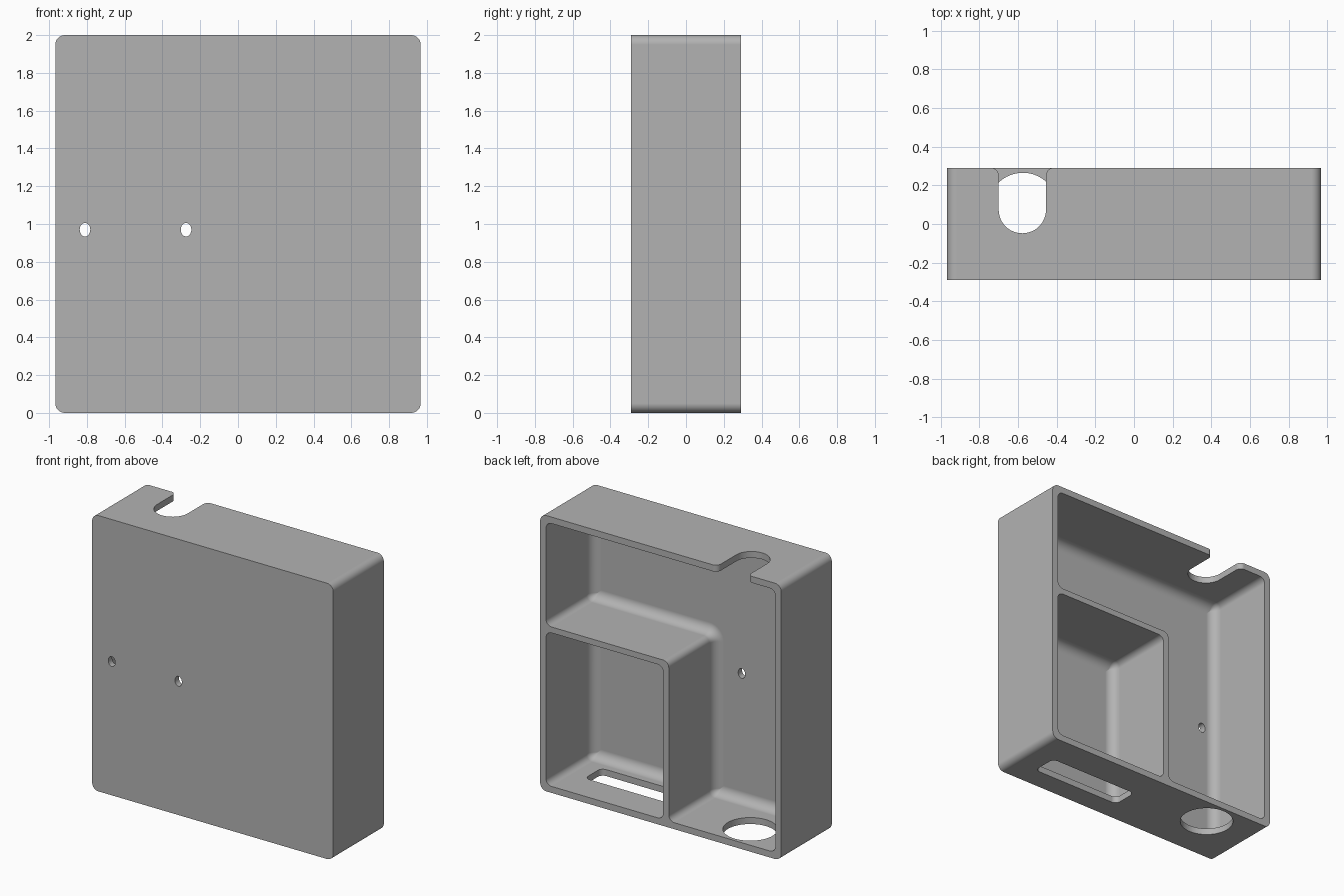
import bpy
import bmesh
import math
from mathutils import Vector

if "Cube" in bpy.data.objects:
    bpy.data.objects.remove(bpy.data.objects["Cube"], do_unlink=True)

W, D, H = 0.967, 0.29, 2.0        # half width, half depth, height
WALL = 0.047
FLOOR = -0.245                    # inner face of the front panel
FILLET = 0.07

grey = bpy.data.materials.new("plain_grey")
grey.use_nodes = True
colour = (0.45, 0.45, 0.45, 1)
grey.diffuse_color = colour
grey.node_tree.nodes["Principled BSDF"].inputs["Base Color"].default_value = colour


def outline(corners, radii, inset=0.0, steps=8):
    """Right-angled outline (counter-clockwise) with rounded corners."""
    pts, n = [], len(corners)
    for i in range(n):
        p = Vector(corners[i])
        a = (p - Vector(corners[i - 1])).normalized()
        b = (Vector(corners[(i + 1) % n]) - p).normalized()
        turn = a.x * b.y - a.y * b.x
        p = p + inset * (Vector((-a.y, a.x)) + Vector((-b.y, b.x)))
        r = radii[i]
        if r == 0:
            pts.append(p)
            continue
        r = max(r - inset * turn, 0.002)
        centre = p - a * r + b * r
        for k in range(steps + 1):
            t = math.pi / 2 * k / steps
            pts.append(centre - b * r * math.cos(t) + a * r * math.sin(t))
    return pts


def rect(x0, x1, y0, y1):
    return [(x0, y0), (x1, y0), (x1, y1), (x0, y1)]


def ellipse(cx, cy, rx, ry, n=48):
    return [Vector((cx + rx * math.cos(math.tau * i / n),
                    cy + ry * math.sin(math.tau * i / n))) for i in range(n)]


def loft(name, layers, axis):
    """Skin a stack of (height, outline) layers along y or z."""
    bm = bmesh.new()
    rings = []
    for h, pts in layers:
        rings.append([bm.verts.new((p.x, h, p.y) if axis == "y" else (p.x, p.y, h))
                      for p in pts])
    n = len(rings[0])
    for lo, hi in zip(rings, rings[1:]):
        for i in range(n):
            j = (i + 1) % n
            bm.faces.new((lo[i], lo[j], hi[j], hi[i]))
    bm.faces.new(rings[0])
    bm.faces.new(rings[-1])
    bmesh.ops.recalc_face_normals(bm, faces=bm.faces)
    mesh = bpy.data.meshes.new(name)
    bm.to_mesh(mesh)
    bm.free()
    mesh.materials.append(grey)
    ob = bpy.data.objects.new(name, mesh)
    bpy.context.collection.objects.link(ob)
    return ob


def pocket(name, corners, radii):
    """Open-backed recess with a fillet running round its floor."""
    layers = [(D + 0.1, outline(corners, radii))]
    for k in range(9):
        t = math.pi / 2 * k / 8
        layers.append((FLOOR + FILLET * (1 - math.sin(t)),
                       outline(corners, radii, FILLET * (1 - math.cos(t)))))
    return loft(name, layers, "y")


# Solid housing with rounded corners
body_outline = outline(rect(-W, W, 0, H), [0.05] * 4)
housing = loft("housing", [(-D, body_outline), (D, body_outline)], "y")

# Recesses: small compartment and the L-shaped one around it
left, right, top = W - WALL, WALL - W, H - WALL
R = 0.045
cutters = [
    pocket("small_compartment", rect(-0.02, left, WALL, 1.16), [R] * 4),
    pocket("l_compartment",
           [(right, WALL), (-0.065, WALL), (-0.065, 1.203),
            (left, 1.203), (left, top), (right, top)], [R] * 6),
]

# Screw holes through the front panel
for x in (-0.81, -0.275):
    hole = ellipse(x, 0.97, 0.028, 0.036, 32)
    cutters.append(loft("screw_hole", [(-D - 0.1, hole), (FLOOR + 0.1, hole)], "y"))

# Round opening and slot through the bottom wall
for name, shape in (
        ("round_opening", ellipse(-0.575, 0.085, 0.18, 0.18, 64)),
        ("slot", outline(rect(0.05, 0.77, -0.13, 0.06), [0.04] * 4))):
    cutters.append(loft(name, [(-0.1, shape), (0.15, shape)], "z"))

# Cable notch with flared mouth through the top wall
x0, x1, mouth = -0.70, -0.455, D + 0.0005
notch = outline([(x0, -0.048), (x1, -0.048), (x1, mouth), (x1 + 0.1, mouth),
                 (x1 + 0.1, 0.4), (x0 - 0.1, 0.4), (x0 - 0.1, mouth), (x0, mouth)],
                [0.122, 0.122, 0.04, 0, 0, 0, 0, 0.04], steps=12)
cutters.append(loft("cable_notch", [(H - 0.15, notch), (H + 0.1, notch)], "z"))

# Carve everything out of the housing
bpy.ops.object.select_all(action="DESELECT")
housing.select_set(True)
bpy.context.view_layer.objects.active = housing
for cutter in cutters:
    cutter.hide_render = True
    mod = housing.modifiers.new("cut", "BOOLEAN")
    mod.operation = "DIFFERENCE"
    mod.solver = "EXACT"
    mod.object = cutter
    bpy.ops.object.modifier_apply(modifier=mod.name)
    bpy.data.objects.remove(cutter, do_unlink=True)

bpy.ops.object.shade_smooth_by_angle(angle=math.radians(30))
weighted = housing.modifiers.new("even_shading", "WEIGHTED_NORMAL")
weighted.keep_sharp = True
